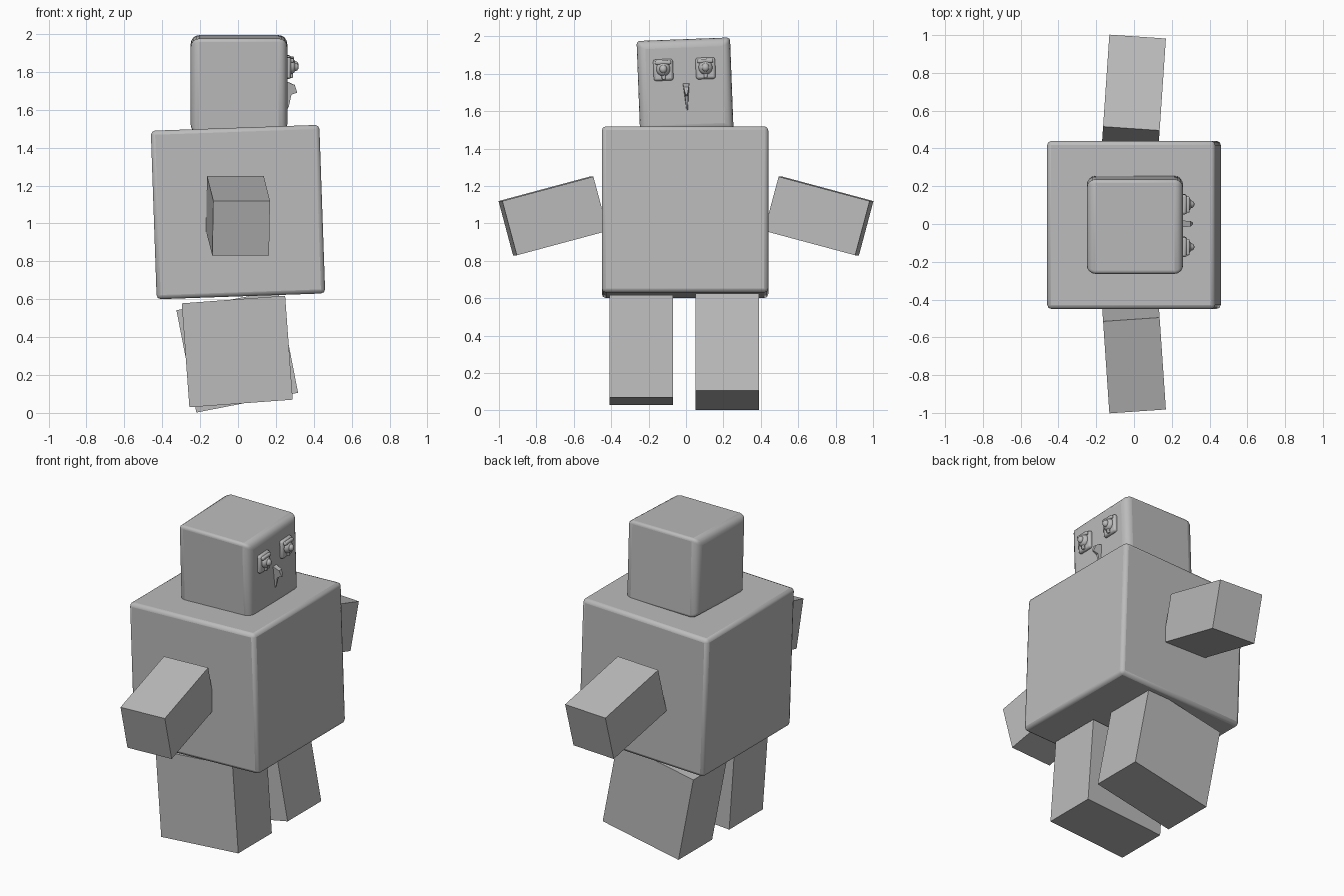
import bpy
import bmesh
from math import radians
from mathutils import Euler, Matrix, Vector

default = bpy.data.objects.get("Cube")
if default:
    bpy.data.objects.remove(default, do_unlink=True)

grey = bpy.data.materials.new("plain grey")
grey.use_nodes = True
colour = (0.5, 0.5, 0.5, 1)
grey.diffuse_color = colour
grey.node_tree.nodes["Principled BSDF"].inputs["Base Color"].default_value = colour


def placement(loc, rot):
    return Matrix.Translation(loc) @ Euler([radians(a) for a in rot]).to_matrix().to_4x4()


def add_part(name, bm, matrix, smooth=False):
    bmesh.ops.recalc_face_normals(bm, faces=bm.faces)
    mesh = bpy.data.meshes.new(name)
    bm.to_mesh(mesh)
    bm.free()
    mesh.materials.append(grey)
    obj = bpy.data.objects.new(name, mesh)
    bpy.context.collection.objects.link(obj)
    obj.matrix_world = matrix
    if smooth:
        bpy.ops.object.select_all(action="DESELECT")
        obj.select_set(True)
        bpy.context.view_layer.objects.active = obj
        bpy.ops.object.shade_smooth_by_angle(angle=radians(35))
    return obj


def box(name, size, matrix, bevel=0, segments=3, x_edge_weight=1):
    """Box with optional rounding; edges along x can be rounded less."""
    bm = bmesh.new()
    bmesh.ops.create_cube(bm, size=1)
    bmesh.ops.scale(bm, vec=size, verts=bm.verts)
    weight = bm.edges.layers.float.new("bevel_weight_edge")
    for e in bm.edges:
        along = e.verts[1].co - e.verts[0].co
        e[weight] = x_edge_weight if abs(along.x) > 0.9 * along.length else 1
    obj = add_part(name, bm, matrix, smooth=bevel > 0)
    if bevel:
        mod = obj.modifiers.new("rounding", "BEVEL")
        mod.limit_method = "WEIGHT"
        mod.width = bevel
        mod.segments = segments
    return obj


def ball(name, radii, matrix):
    bm = bmesh.new()
    bmesh.ops.create_uvsphere(bm, u_segments=16, v_segments=10, radius=1)
    bmesh.ops.scale(bm, vec=radii, verts=bm.verts)
    return add_part(name, bm, matrix, smooth=True)


# Torso
box("torso", (0.89, 0.89, 0.89), placement((0, -0.005, 1.06), (0, -2, 0)), 0.022, 2)

# Head, with its face towards +x
head = placement((0.005, -0.005, 1.735), (2.2, 0, 0))
box("head", (0.51, 0.5, 0.5), head, 0.045, 4, 0.4)

# Arms, mirrored in y
for side, name in ((-1, "right_arm"), (1, "left_arm")):
    box(name, (0.3, 0.505, 0.3),
        placement((0, side * 0.71, 1.04), (-side * 15, 0, -side * 3.9)))

# Legs, swung by different amounts
for name, y, swing in (("right_leg", -0.24, -4.2), ("left_leg", 0.22, -11)):
    box(name, (0.547, 0.34, 0.55), placement((-0.004, y, 0.324), (0, swing, 0)))


def on_face(x, y, z):
    return head @ Matrix.Translation((x, y, z))


# Eyes: square plate, raised lids, eyeball and pupil
for side, name in ((-1, "right"), (1, "left")):
    y, z = side * 0.113, 0.09
    box(name + "_eye_plate", (0.04, 0.105, 0.115), on_face(0.255, y, z), 0.012, 2)
    box(name + "_eye_lid", (0.02, 0.085, 0.022), on_face(0.28, y, z + 0.04), 0.007, 2)
    ball(name + "_eyeball", (0.03, 0.038, 0.038), on_face(0.272, y, z + 0.005))
    ball(name + "_pupil", (0.018, 0.02, 0.022), on_face(0.297, y, z + 0.005))
    box(name + "_tear_duct", (0.02, 0.02, 0.035), on_face(0.275, y, z - 0.035), 0.005, 2)

# Nose: thin wedge, hooked at the top and tapering downwards
profile = [(0.25, 0.015), (0.295, -0.005), (0.308, -0.045),
           (0.277, -0.055), (0.263, -0.12), (0.25, -0.14)]
widths = [0.018, 0.014, 0.005, 0.008, 0.003, 0.003]
bm = bmesh.new()
sides = [[bm.verts.new(Vector((x, s * w, z))) for (x, z), w in zip(profile, widths)]
         for s in (-1, 1)]
for loop in sides:
    bm.faces.new(loop)
for i in range(len(profile)):
    j = (i + 1) % len(profile)
    bm.faces.new((sides[0][i], sides[0][j], sides[1][j], sides[1][i]))
add_part("nose", bm, on_face(0, 0.006, 0))
